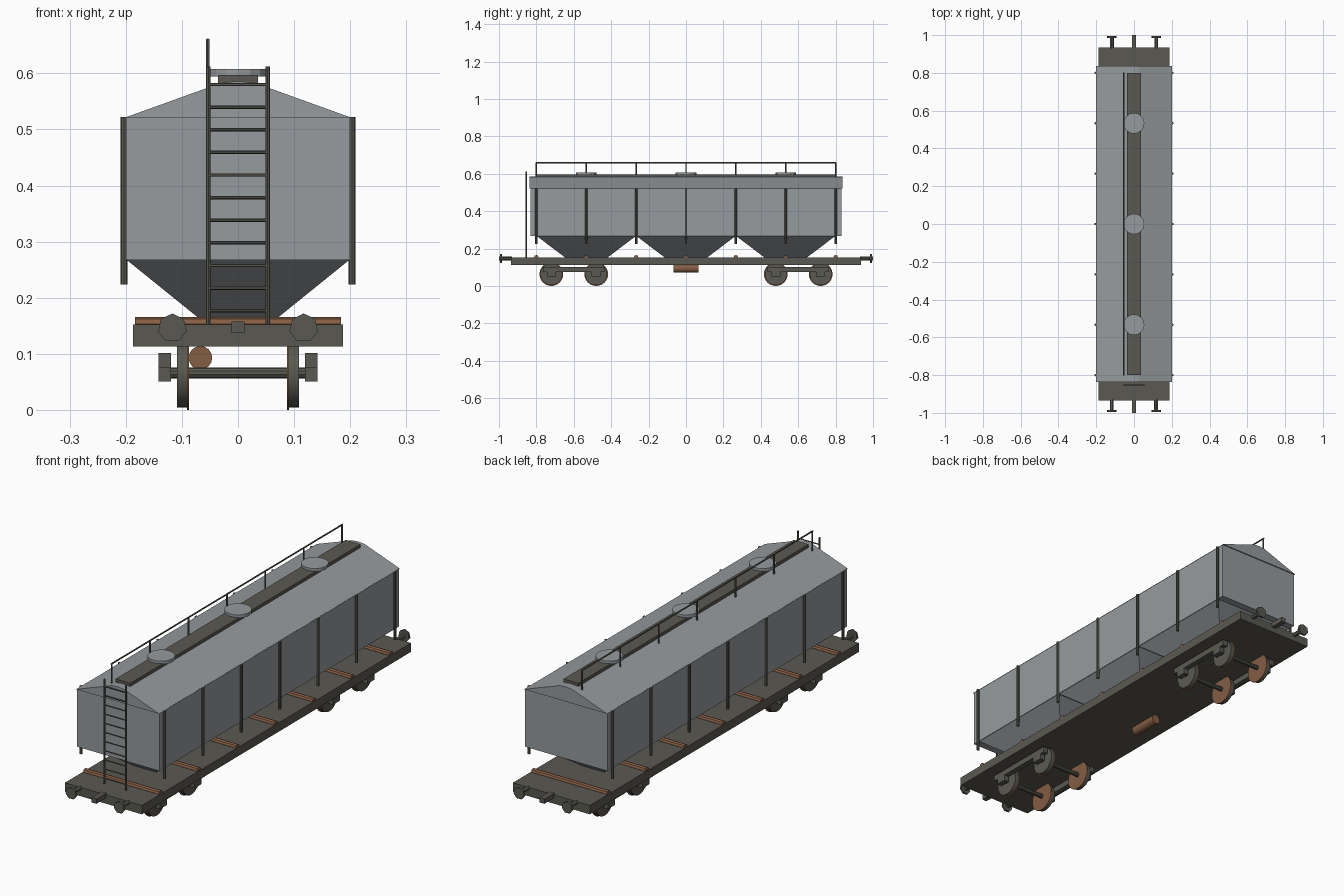
import bpy, bmesh, math
from mathutils import Matrix, Vector

if "Cube" in bpy.data.objects:
    bpy.data.objects.remove(bpy.data.objects["Cube"])


def srgb(r, g, b):
    f = lambda c: c / 12.92 if c <= 0.04045 else ((c + 0.055) / 1.055) ** 2.4
    return (f(r / 255), f(g / 255), f(b / 255), 1)


def material(name, *rgb):
    m = bpy.data.materials.new(name)
    m.diffuse_color = srgb(*rgb)
    m.use_nodes = True
    m.node_tree.nodes["Principled BSDF"].inputs["Base Color"].default_value = m.diffuse_color
    return m


GREY = material("light grey", 150, 155, 159)
OLIVE = material("olive grey", 90, 89, 81)
BROWN = material("rust brown", 132, 93, 68)


class Part:
    """Collects simple solids into one named object."""

    def __init__(self, name, mat):
        self.name, self.mat, self.bm = name, mat, bmesh.new()

    def box(self, x0, x1, y0, y1, z0, z1):
        size = Matrix.Diagonal((x1 - x0, y1 - y0, z1 - z0, 1))
        mid = Matrix.Translation(((x0 + x1) / 2, (y0 + y1) / 2, (z0 + z1) / 2))
        bmesh.ops.create_cube(self.bm, size=1, matrix=mid @ size)

    def rod(self, a, b, r, sides=8, turn=0):
        a, b = Vector(a), Vector(b)
        rot = (b - a).to_track_quat('Z', 'Y').to_matrix().to_4x4()
        m = Matrix.Translation((a + b) / 2) @ rot @ Matrix.Rotation(turn, 4, 'Z')
        bmesh.ops.create_cone(self.bm, cap_ends=True, segments=sides, radius1=r,
                              radius2=r, depth=(b - a).length, matrix=m)

    def loft(self, lower, upper):
        lo = [self.bm.verts.new(p) for p in lower]
        up = [self.bm.verts.new(p) for p in upper]
        n = len(lo)
        self.bm.faces.new(lo[::-1])
        self.bm.faces.new(up)
        for i in range(n):
            j = (i + 1) % n
            self.bm.faces.new((lo[i], lo[j], up[j], up[i]))

    def done(self, smooth=False):
        bmesh.ops.recalc_face_normals(self.bm, faces=self.bm.faces[:])
        me = bpy.data.meshes.new(self.name)
        self.bm.to_mesh(me)
        self.bm.free()
        me.materials.append(self.mat)
        ob = bpy.data.objects.new(self.name, me)
        bpy.context.collection.objects.link(ob)
        if smooth:
            bpy.ops.object.select_all(action='DESELECT')
            ob.select_set(True)
            bpy.context.view_layer.objects.active = ob
            bpy.ops.object.shade_smooth_by_angle(angle=math.radians(35))


def rect(hx, hy, yc, z):
    return [(sx * hx, yc + sy * hy, z) for sx, sy in ((-1, -1), (1, -1), (1, 1), (-1, 1))]


BAYS = [i * 0.8 / 3 for i in range(-3, 4)]
HOPPERS = (-0.533, 0, 0.533)

# Underframe deck
p = Part("deck", OLIVE)
p.box(-0.187, 0.187, -0.935, 0.935, 0.113, 0.152)
p.done()

# Cross pipes lying on the deck
p = Part("deck_cross_bars", BROWN)
for y in BAYS:
    p.rod((-0.184, y, 0.153), (0.184, y, 0.153), 0.0125, 8)
p.done()

# Box body, gabled roof and discharge hoppers
p = Part("body", GREY)
p.box(-0.2, 0.2, -0.831, 0.831, 0.267, 0.522)
p.done()

p = Part("roof", GREY)
gable = ((-0.202, 0.521), (0.202, 0.521), (0.03, 0.583), (0, 0.586), (-0.03, 0.583))
p.loft([(x, -0.836, z) for x, z in gable], [(x, 0.836, z) for x, z in gable])
p.done()

p = Part("hoppers", GREY)
for y in HOPPERS:
    p.loft(rect(0.053, 0.11, y, 0.15), rect(0.199, 0.2665, y, 0.268))
p.done()

# Side posts
p = Part("side_posts", OLIVE)
for y in BAYS:
    for s in (-1, 1):
        p.rod((s * 0.203, y, 0.224), (s * 0.203, y, 0.522), 0.0065, 8)
p.done()

# Roof walkway, hatches and handrail
p = Part("roof_walkway", OLIVE)
p.box(-0.036, 0.036, -0.8, 0.8, 0.583, 0.597)
p.done()

p = Part("hatches", GREY)
for y in HOPPERS:
    p.rod((0, y, 0.594), (0, y, 0.608), 0.055, 16)
p.done()

p = Part("handrail", OLIVE)
p.rod((-0.054, -0.803, 0.659), (-0.054, 0.803, 0.659), 0.0035, 6)
for y in BAYS:
    p.rod((-0.054, y, 0.565), (-0.054, y, 0.659), 0.0035, 6)
p.done()

# End ladder
p = Part("ladder", OLIVE)
for s in (-1, 1):
    p.rod((s * 0.053, -0.853, 0.15), (s * 0.053, -0.853, 0.612), 0.004, 8)
for i in range(11):
    z = 0.177 + i * 0.0403
    p.rod((-0.053, -0.853, z), (0.053, -0.853, z), 0.003, 6)
p.done()

# Buffers and couplers at both ends
b = Part("buffers", OLIVE)
c = Part("couplers", OLIVE)
for e in (-1, 1):
    for x in (-0.117, 0.117):
        b.rod((x, e * 0.93, 0.146), (x, e * 0.988, 0.146), 0.01, 7, math.pi / 2)
        # seven-sided pad with a corner at the top
        pad = [(x + 0.026 * math.sin(k * math.tau / 7), 0.146 + 0.026 * math.cos(k * math.tau / 7))
               for k in range(7)]
        b.loft([(u, e * 0.984, v) for u, v in pad], [(u, e * 0.994, v) for u, v in pad])
    y0, y1 = sorted((e * 0.93, e * 1.0))
    c.box(-0.0115, 0.0115, y0, y1, 0.137, 0.158)
b.done()
c.done()

# Wheelsets
wheels = Part("wheels", OLIVE)
flanges = Part("wheel_flanges", BROWN)
axles = Part("axles", OLIVE)
for y in (-0.72, -0.48, 0.48, 0.72):
    axles.rod((-0.122, y, 0.066), (0.122, y, 0.066), 0.01, 10)
    for s in (-1, 1):
        wheels.rod((s * 0.09, y, 0.0635), (s * 0.109, y, 0.0635), 0.059, 24)
        flanges.rod((s * 0.087, y, 0.0635), (s * 0.091, y, 0.0635), 0.0635, 24)
wheels.done(True)
flanges.done(True)
axles.done(True)

# Bogie side frames with axle boxes
p = Part("bogie_frames", OLIVE)
for s in (-1, 1):
    x0, x1 = sorted((s * 0.119, s * 0.142))
    for yc in (-0.6, 0.6):
        p.box(x0, x1, yc - 0.165, yc + 0.165, 0.076, 0.102)
        for y in (yc - 0.12, yc + 0.12):
            p.box(x0, x1, y - 0.024, y + 0.024, 0.051, 0.076)
p.done()

# Brake cylinder under the deck
p = Part("brake_cylinder", BROWN)
p.rod((-0.067, -0.067, 0.093), (-0.067, 0.067, 0.093), 0.021, 16)
p.done(True)
